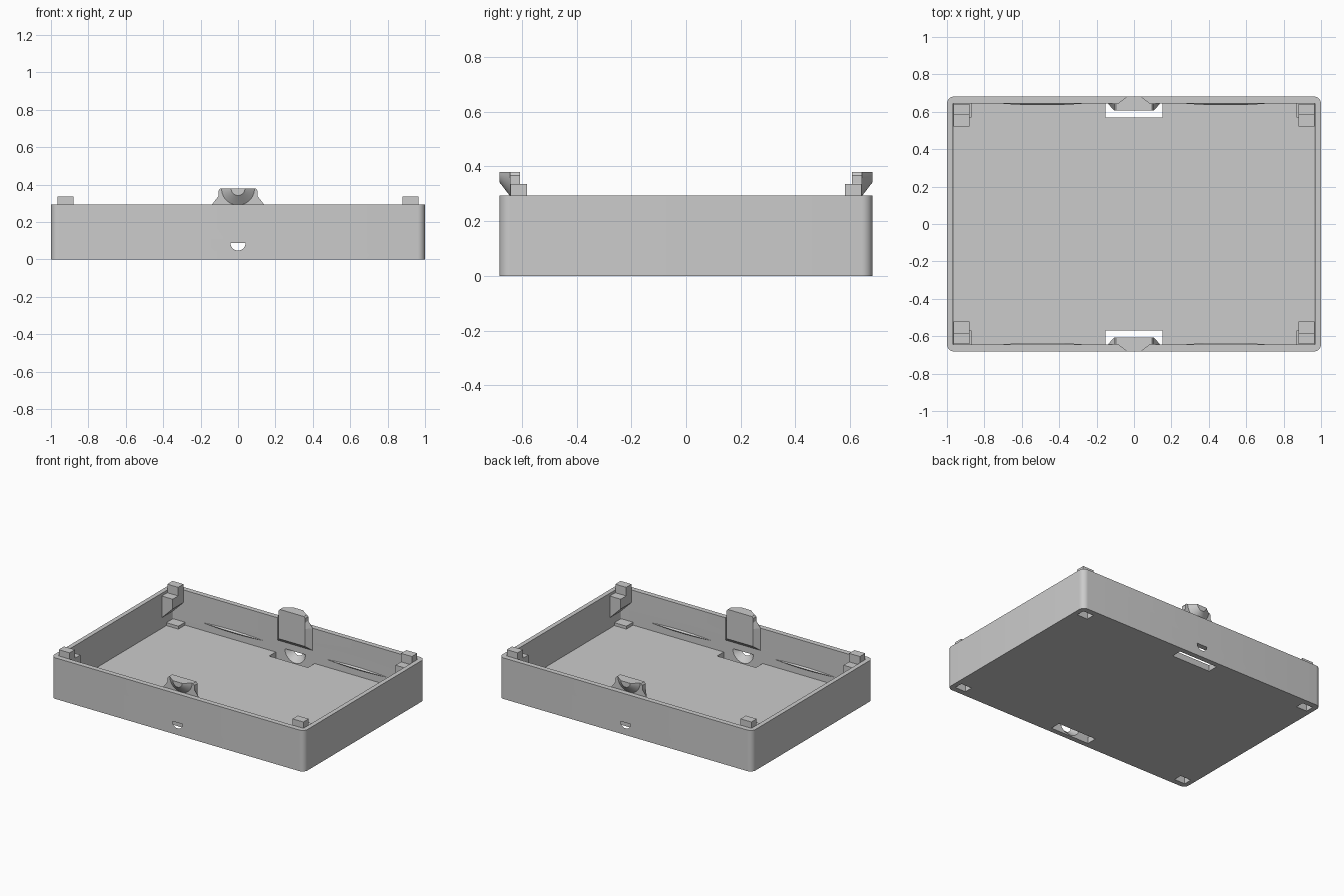
import bpy, bmesh, math

if "Cube" in bpy.data.objects:
    bpy.data.objects.remove(bpy.data.objects["Cube"])

grey = bpy.data.materials.new("light grey plastic")
grey.use_nodes = True
grey.diffuse_color = (0.6, 0.6, 0.6, 1)
grey.node_tree.nodes["Principled BSDF"].inputs["Base Color"].default_value = (0.6, 0.6, 0.6, 1)

HEIGHT, FLOOR = 0.293, 0.045
OUT_X, OUT_Y = 1.0, 0.682
IN_X, IN_Y = 0.968, 0.645


def loft(name, rings, sx=1, sy=1):
    """Skin equal-length rings of points, cap both ends, optionally mirror."""
    bm = bmesh.new()
    loops = [[bm.verts.new((x * sx, y * sy, z)) for x, y, z in r] for r in rings]
    n = len(loops[0])
    for a, b in zip(loops, loops[1:]):
        for i in range(n):
            j = (i + 1) % n
            bm.faces.new((a[i], a[j], b[j], b[i]))
    bm.faces.new(loops[0])
    bm.faces.new(loops[-1])
    bmesh.ops.recalc_face_normals(bm, faces=bm.faces[:])
    mesh = bpy.data.meshes.new(name)
    bm.to_mesh(mesh)
    bm.free()
    mesh.materials.append(grey)
    obj = bpy.data.objects.new(name, mesh)
    bpy.context.collection.objects.link(obj)
    return obj


def box(name, x0, x1, y0, y1, z0, z1, sx=1, sy=1):
    ring = [(x0, y0), (x1, y0), (x1, y1), (x0, y1)]
    return loft(name, [[(x, y, z) for x, y in ring] for z in (z0, z1)], sx, sy)


def rounded_ring(hx, hy, r, z, steps=8):
    pts = []
    for q, (cx, cy) in enumerate([(1, 1), (-1, 1), (-1, -1), (1, -1)]):
        for i in range(steps + 1):
            a = math.pi / 2 * (q + i / steps)
            pts.append((cx * (hx - r) + r * math.cos(a), cy * (hy - r) + r * math.sin(a), z))
    return pts


def half_cone(name, r0, y0, r1, y1, z, sy, steps=24):
    """Lower half of a cone lying along y."""
    angles = [math.pi * (1 + i / steps) for i in range(steps + 1)]
    return loft(name, [[(r * math.cos(a), y, z + r * math.sin(a)) for a in angles]
                       for r, y in ((r0, y0), (r1, y1))], 1, sy)


def make_active(obj):
    bpy.ops.object.select_all(action='DESELECT')
    obj.select_set(True)
    bpy.context.view_layer.objects.active = obj


def smooth(obj):
    make_active(obj)
    bpy.ops.object.shade_smooth_by_angle(angle=math.radians(30))


def cut(target, cutter, operation='DIFFERENCE'):
    make_active(target)
    mod = target.modifiers.new("cut", 'BOOLEAN')
    mod.operation = operation
    mod.solver = 'EXACT'
    mod.object = cutter
    bpy.ops.object.modifier_apply(modifier=mod.name)
    bpy.data.objects.remove(cutter)


# Open tray: outer wall, rim, inner wall and floor in one skin
tray = loft("tray", [
    rounded_ring(OUT_X, OUT_Y, 0.04, 0),
    rounded_ring(OUT_X, OUT_Y, 0.04, HEIGHT),
    rounded_ring(IN_X, IN_Y, 0.006, HEIGHT),
    rounded_ring(IN_X - 0.003, IN_Y, 0.006, FLOOR)])

# Floor slots, conical latch sockets, corner pads with pockets underneath
for sy in (1, -1):
    cut(tray, box("slot_cutter", -0.153, 0.153, 0.57, IN_Y, -0.05, 0.1, 1, sy))
    cut(tray, half_cone("socket_cutter", 0.086, IN_Y - 0.004, 0.038, OUT_Y + 0.002, 0.088, sy))
    for sx in (1, -1):
        cut(tray, box("pad", 0.87, 0.98, 0.57, 0.66, 0.02, 0.066, sx, sy), 'UNION')
        cut(tray, box("pocket_cutter", 0.88, 0.965, 0.581, 0.642, -0.05, 0.047, sx, sy))
smooth(tray)

# Corner brackets: tall peg and lower ledge, underside sloping down to the side wall
for sy, end in ((1, "back"), (-1, "front")):
    for sx, side in ((1, "left"), (-1, "right")):
        loft(f"{end}_{side}_corner_bracket",
             [[(x, 0.52, low), (x, 0.52, 0.275), (x, 0.582, 0.275), (x, 0.582, 0.336),
               (x, 0.642, 0.336), (x, 0.642, low)]
              for x, low in ((0.88, 0.205), (0.966, 0.12))], sx, sy)

        # Shallow curved retaining ridge on the long walls
        ridge = []
        for i in range(17):
            t = -0.99 + 1.98 * i / 16
            d = 0.01 * (1 - t * t)
            x = 0.49 + 0.235 * t
            ridge.append([(x, IN_Y, 0.1 + d), (x, IN_Y - d, 0.1), (x, IN_Y, 0.1 - d)])
        smooth(loft(f"{end}_{side}_ridge", ridge, sx, sy))

    # Latch tongue: tapered sides below the rim, plain tab above it
    y0, y1 = 0.607, IN_Y - 0.002
    levels = [(0.14, 0.135, 0.105, 0.168), (0.14, HEIGHT, 0.105, HEIGHT),
              (0.105, 0.338, 0.105, 0.338), (0.105, 0.367, 0.105, 0.367),
              (0.095, 0.379, 0.095, 0.379)]
    loft(f"{end}_latch_tongue",
         [[(-w, y1, zw), (-v, y0, zv), (v, y0, zv), (w, y1, zw)]
          for w, zw, v, zv in levels], 1, sy)

    # Half-cone snap bump facing outward
    smooth(half_cone(f"{end}_latch_bump", 0.088, y1, 0.037, OUT_Y, 0.379, sy))
